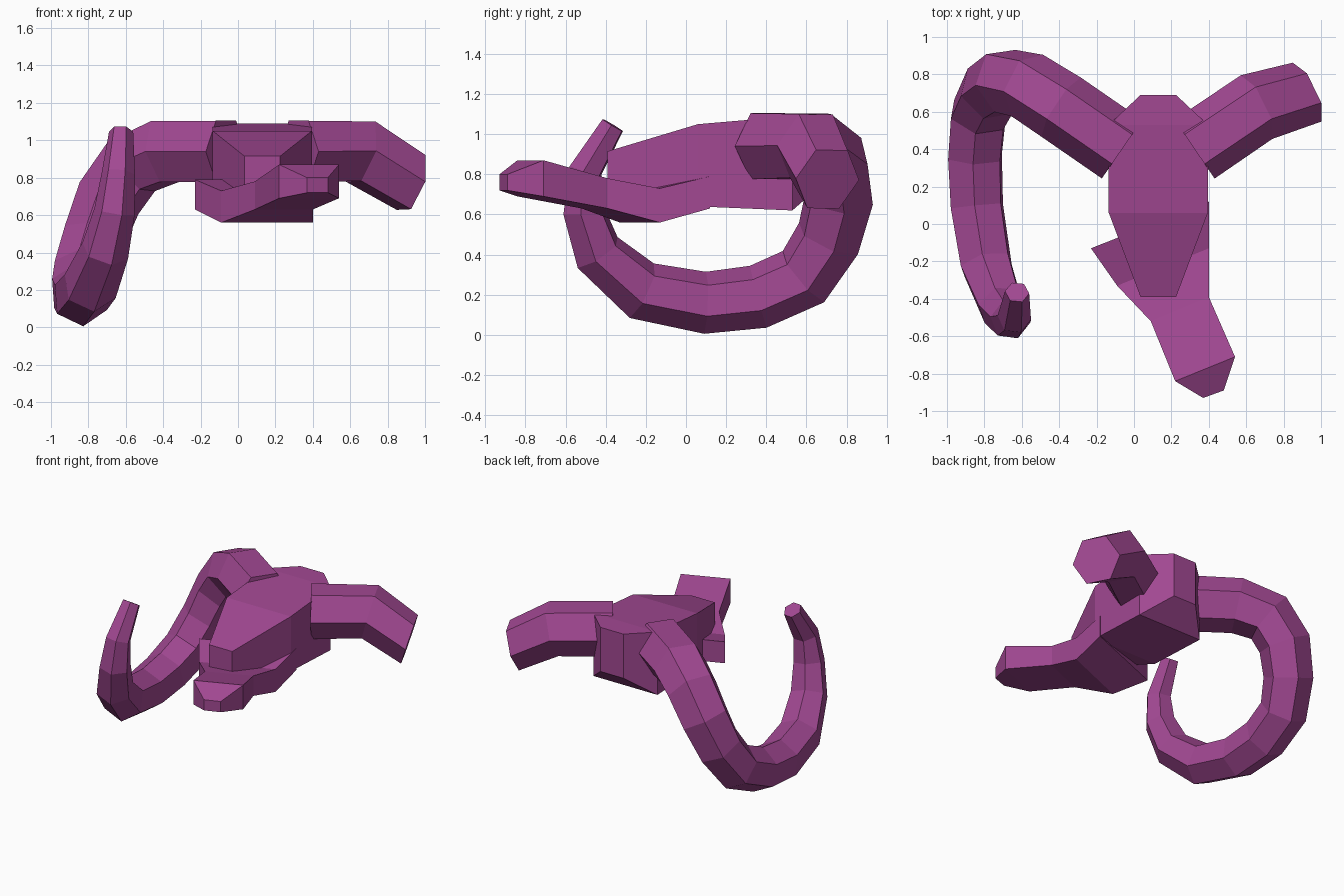
import bpy, bmesh, math
from mathutils import Vector

if "Cube" in bpy.data.objects:
    bpy.data.objects.remove(bpy.data.objects["Cube"])

mat = bpy.data.materials.new("purple_bone")
mat.diffuse_color = (0.36, 0.065, 0.29, 1)
mat.use_nodes = True
mat.node_tree.nodes["Principled BSDF"].inputs["Base Color"].default_value = mat.diffuse_color


def loft(name, rings):
    """Skin a list of equal-length rings and cap both ends."""
    bm = bmesh.new()
    vs = [[bm.verts.new(p) for p in r] for r in rings]
    n = len(vs[0])
    for a, b in zip(vs, vs[1:]):
        for i in range(n):
            j = (i + 1) % n
            bm.faces.new((a[i], a[j], b[j], b[i]))
    bm.faces.new(vs[0][::-1])
    bm.faces.new(vs[-1])
    bmesh.ops.recalc_face_normals(bm, faces=bm.faces)
    me = bpy.data.meshes.new(name)
    bm.to_mesh(me)
    bm.free()
    me.materials.append(mat)
    ob = bpy.data.objects.new(name, me)
    bpy.context.collection.objects.link(ob)
    return ob


def horn(name, path, end_dir=None):
    """Six-sided tapered tube along (x, y, z, radius) points."""
    pts = [Vector(p[:3]) for p in path]
    seg = [(b - a).normalized() for a, b in zip(pts, pts[1:])]
    tans = [seg[0]] + [(a + b).normalized() for a, b in zip(seg, seg[1:])]
    tans.append(Vector(end_dir).normalized() if end_dir else seg[-1])
    side = tans[0].cross(Vector((0, 0, 1))).normalized()
    rings = []
    for k, (p, t) in enumerate(zip(pts, tans)):
        if k:
            side = tans[k - 1].rotation_difference(t) @ side
        side = (side - t * side.dot(t)).normalized()
        up = side.cross(t)
        r = path[k][3]
        rings.append([p + r * (side * math.cos(a) + up * math.sin(a))
                      for a in (i * math.pi / 3 for i in range(6))])
    return loft(name, rings)


CX = 0.13  # skull centre line

# Skull: (y, half width, bottom z, top z) from snout to back
loft("skull", [[(CX - w, y, b), (CX + w, y, b), (CX + w, y, t), (CX - w, y, t)]
               for y, w, b, t in ((-0.39, 0.095, 0.75, 0.915),
                                  (0.06, 0.265, 0.64, 1.05),
                                  (0.53, 0.265, 0.62, 1.09),
                                  (0.69, 0.095, 0.76, 1.09))])

# Lower jaw, hanging skewed: (left xy, right xy, bottom z, top z)
loft("lower_jaw", [[(*l, b), (*r, b), (*r, t), (*l, t)]
                   for l, r, b, t in (((-0.23, -0.13), (0.40, 0.12), 0.63, 0.79),
                                      ((-0.09, -0.33), (0.40, -0.13), 0.56, 0.73),
                                      ((0.09, -0.52), (0.40, -0.39), 0.63, 0.78),
                                      ((0.22, -0.84), (0.54, -0.71), 0.69, 0.87),
                                      ((0.37, -0.93), (0.48, -0.89), 0.72, 0.80))])

# Broken horn stub
horn("broken_horn", [(0.324, 0.40, 0.94, 0.19), (0.655, 0.625, 0.94, 0.19),
                     (0.925, 0.705, 0.775, 0.175)], (0.9, 0.43, -0.3))

# Whole curled horn
horn("curled_horn", [(2 * CX - 0.324, 0.40, 0.94, 0.19),
                     (-0.39, 0.625, 0.94, 0.19),
                     (-0.57, 0.74, 0.86, 0.185),
                     (-0.69, 0.765, 0.69, 0.18),
                     (-0.77, 0.71, 0.48, 0.17),
                     (-0.83, 0.585, 0.29, 0.165),
                     (-0.85, 0.36, 0.19, 0.16),
                     (-0.84, 0.095, 0.16, 0.155),
                     (-0.79, -0.22, 0.22, 0.15),
                     (-0.71, -0.44, 0.41, 0.13),
                     (-0.66, -0.51, 0.62, 0.11),
                     (-0.64, -0.50, 0.82, 0.09),
                     (-0.625, -0.365, 1.045, 0.065)])
